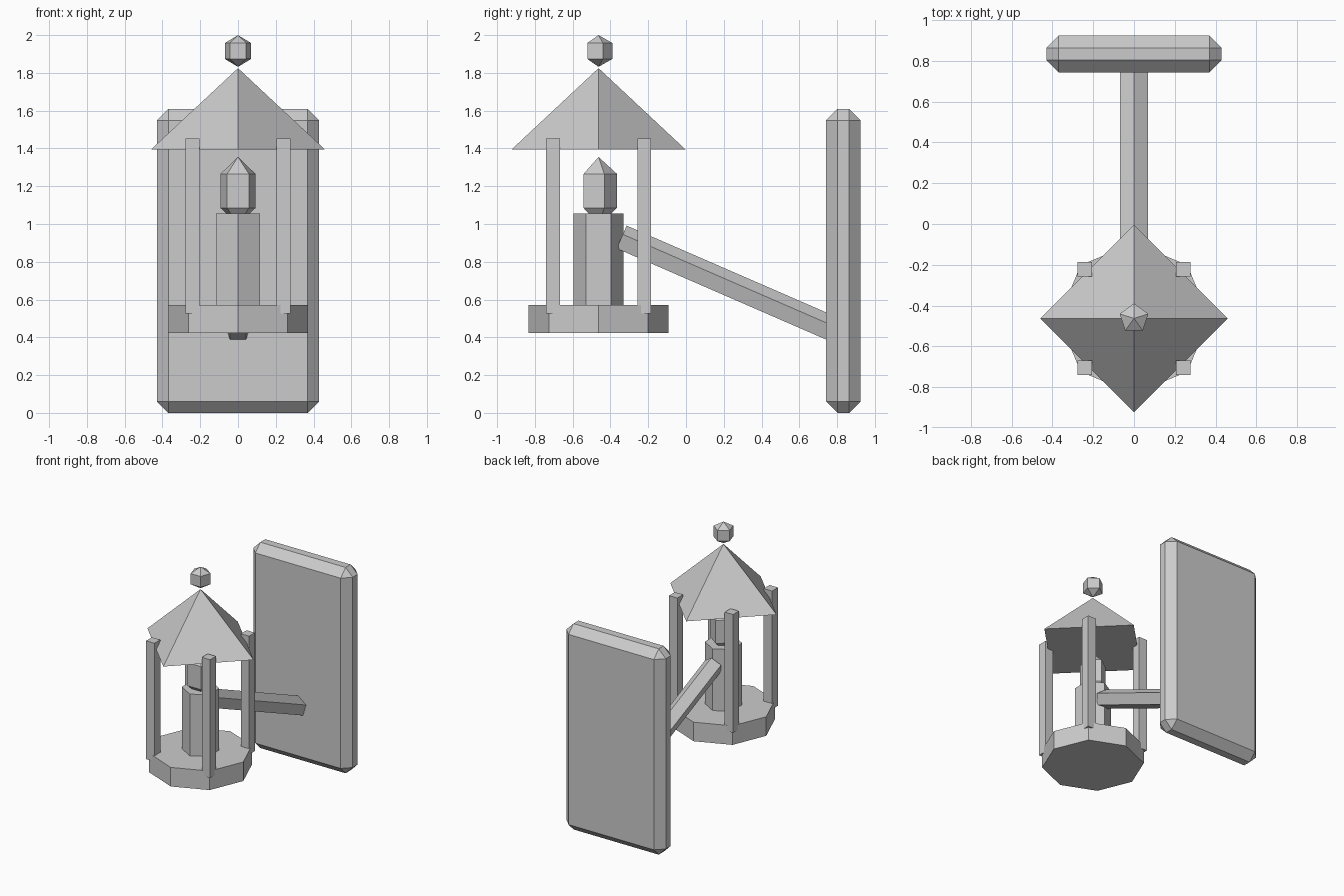
import bpy
import bmesh
from math import sin, cos, pi, radians

cube = bpy.data.objects.get("Cube")
if cube:
    bpy.data.objects.remove(cube, do_unlink=True)

# Single plain colour
grey = bpy.data.materials.new("light_grey")
grey.use_nodes = True
grey.diffuse_color = (0.6, 0.6, 0.6, 1)
grey.node_tree.nodes["Principled BSDF"].inputs["Base Color"].default_value = (0.6, 0.6, 0.6, 1)

LANTERN_Y = -0.463


def finish(name, bm, location):
    bmesh.ops.recalc_face_normals(bm, faces=bm.faces)
    mesh = bpy.data.meshes.new(name)
    bm.to_mesh(mesh)
    bm.free()
    mesh.materials.append(grey)
    obj = bpy.data.objects.new(name, mesh)
    obj.location = location
    bpy.context.collection.objects.link(obj)
    return obj


def lathe(name, sides, profile, location):
    """Faceted solid from (radius, height) rings; the first corner points to +y."""
    bm = bmesh.new()
    rings = []
    for r, z in profile:
        count = sides if r else 1
        rings.append([bm.verts.new((r * sin(2 * pi * i / sides), r * cos(2 * pi * i / sides), z))
                      for i in range(count)])
    for low, high in zip(rings, rings[1:]):
        for i in range(sides):
            j = (i + 1) % sides
            corners = [low[i % len(low)], low[j % len(low)], high[j % len(high)], high[i % len(high)]]
            bm.faces.new(list(dict.fromkeys(corners)))
    for ring in (rings[0], rings[-1]):
        if len(ring) > 1:
            bm.faces.new(ring)
    return finish(name, bm, location)


def box(name, size, location, bevel=0):
    bm = bmesh.new()
    bmesh.ops.create_cube(bm, size=1)
    bmesh.ops.scale(bm, vec=size, verts=bm.verts)
    if bevel:
        bmesh.ops.bevel(bm, geom=bm.edges[:], offset=bevel, segments=1, affect='EDGES')
    return finish(name, bm, location)


def low_ball(name, radius, half_height, z):
    """Five-sided ball with two rings between its poles."""
    ring = radius * cos(pi / 6)
    h = half_height
    return lathe(name, 5, [(0, -h), (ring, -h / 2), (ring, h / 2), (0, h)], (0, LANTERN_Y, z))


# Wall plate and sloping arm
box("wall_plate", (0.86, 0.183, 1.61), (0, 0.8335, 0.805), bevel=0.061)
arm = lathe("support_arm", 5, [(0.073, 0), (0.073, 1.25)], (0, 0.803, 0.426))
arm.rotation_euler.x = radians(66.5)

# Lantern body
lathe("lantern_base", 8, [(0.37, 0.423), (0.37, 0.572)], (0, LANTERN_Y, 0))
lathe("candle", 6, [(0.133, 0.55), (0.133, 1.055)], (0, LANTERN_Y, 0))
low_ball("flame", 0.113, 0.18, 1.175)
for side, x in (("right", -0.241), ("left", 0.241)):
    for end, y in (("front", -0.241), ("back", 0.241)):
        box(f"{end}_{side}_post", (0.072, 0.072, 0.925), (x, LANTERN_Y + y, 0.99))

# Roof and finial
lathe("roof", 4, [(0.46, 1.395), (0, 1.825)], (0, LANTERN_Y, 0))
low_ball("finial", 0.085, 0.084, 1.916)
